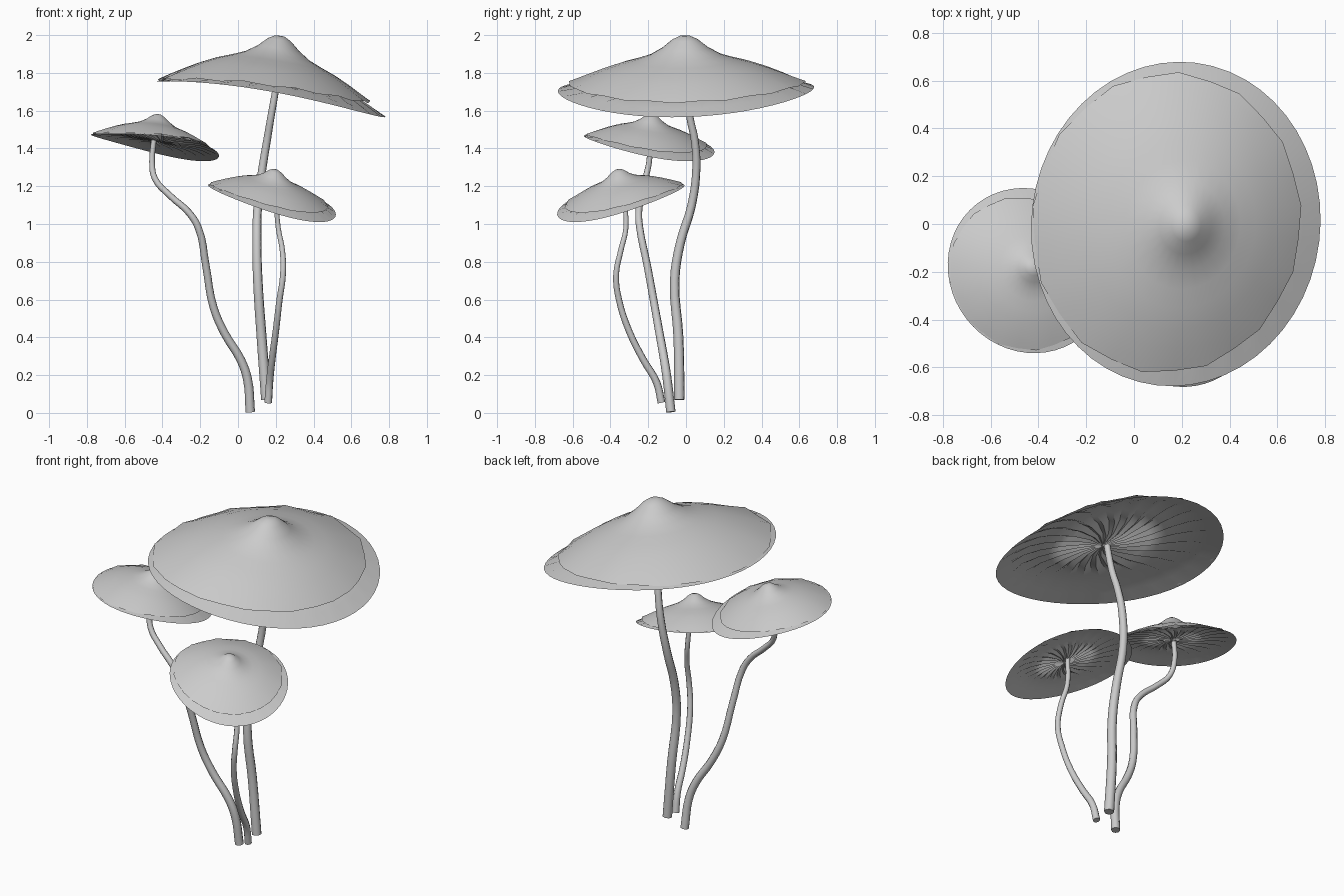
import bpy, bmesh, math
from mathutils import Vector, Matrix

if "Cube" in bpy.data.objects:
    bpy.data.objects.remove(bpy.data.objects["Cube"])

grey = bpy.data.materials.new("pale grey")
grey.use_nodes = True
grey.diffuse_color = (0.6, 0.6, 0.6, 1)
grey.node_tree.nodes["Principled BSDF"].inputs["Base Color"].default_value = (0.6, 0.6, 0.6, 1)

SIDES = 26

# (share of radius, height) profiles of the cap skin and its gilled underside
SKIN = [(0.04, 0.343), (0.1, 0.323), (0.18, 0.278), (0.28, 0.236), (0.4, 0.205),
        (0.52, 0.177), (0.66, 0.135), (0.8, 0.085), (0.91, 0.042), (1, 0.003)]
GILLS = [(0.04, 0.07), (0.2, 0.076), (0.4, 0.082), (0.6, 0.08),
         (0.75, 0.065), (0.87, 0.035), (1, 0.0)]


def smooth(obj, angle=50):
    bpy.ops.object.select_all(action='DESELECT')
    obj.select_set(True)
    bpy.context.view_layer.objects.active = obj
    bpy.ops.object.shade_smooth_by_angle(angle=math.radians(angle))


def height_at(profile, t):
    for (t0, h0), (t1, h1) in zip(profile, profile[1:]):
        if t <= t1:
            return h0 + (h1 - h0) * max(t - t0, 0) / (t1 - t0)
    return profile[-1][1]


def shell(bm, profile, count, place, flip):
    """Round shell of rings around a centre point."""
    rings = [[bm.verts.new(place(t, i * math.tau / count, i)) for i in range(count)]
             for t, _ in profile]
    centre = bm.verts.new(place(0, 0, 0))
    for i in range(count):
        j = (i + 1) % count
        faces = [(centre, rings[0][i], rings[0][j])]
        faces += [(a[i], b[i], b[j], a[j]) for a, b in zip(rings, rings[1:])]
        for f in faces:
            bm.faces.new(f[::-1] if flip else f)


def make_cap(name, centre, size, rx, ry, turn, slope):
    bm = bmesh.new()

    def bend(t, a, h):
        x = rx * t * math.cos(a) + 0.05 * (1 - t)
        y = ry * t * math.sin(a)
        return Vector((x, y, h - slope * x + 0.055 * (t * math.sin(a)) ** 2))

    # skin stops short of the rim on the low side, with a jagged edge
    def skin(t, a, i):
        jag = 0.008 if i % 2 else -0.008
        reach = 0.92 - 0.07 * math.cos(a) + jag
        s = t * (1 - (1 - reach) * t ** 4)
        return bend(s, a, height_at(SKIN, s) + jag * t ** 6)

    # underside swirls outwards in folds that die away at the rim
    def gill(t, a, i):
        fold = (0.011 if i % 2 else -0.011) * min(1, 3 * t, 4 * (1 - t))
        swirl = a + 0.5 * (1 - t) ** 2
        return bend(t, swirl, height_at(GILLS, t) + fold)

    shell(bm, SKIN, SIDES, skin, False)
    shell(bm, GILLS, SIDES * 2, gill, True)
    mesh = bpy.data.meshes.new(name)
    bm.transform(Matrix.Translation(centre) @ Matrix.Rotation(math.radians(turn), 4, 'Z')
                 @ Matrix.Scale(size, 4))
    bm.to_mesh(mesh)
    bm.free()
    obj = bpy.data.objects.new(name, mesh)
    bpy.context.collection.objects.link(obj)
    mesh.materials.append(grey)
    smooth(obj)


def make_stem(name, points, base, tip):
    curve = bpy.data.curves.new(name, 'CURVE')
    curve.dimensions = '3D'
    curve.bevel_depth = 1
    curve.bevel_resolution = 2
    curve.resolution_u = 4
    curve.use_fill_caps = True
    spline = curve.splines.new('BEZIER')
    spline.bezier_points.add(len(points) - 1)
    for k, (bp, p) in enumerate(zip(spline.bezier_points, points)):
        bp.co = p
        bp.handle_left_type = bp.handle_right_type = 'AUTO'
        bp.radius = base + (tip - base) * k / (len(points) - 1)
    obj = bpy.data.objects.new(name, curve)
    bpy.context.collection.objects.link(obj)
    curve.materials.append(grey)
    bpy.ops.object.select_all(action='DESELECT')
    obj.select_set(True)
    bpy.context.view_layer.objects.active = obj
    bpy.ops.object.convert(target='MESH')
    smooth(bpy.context.view_layer.objects.active)


# caps: centre of rim, size, two radii, direction of the low side, steepness
make_cap("large_cap", (0.175, 0, 1.66), 1.0, 0.605, 0.68, -7, 0.157)
make_cap("left_cap", (-0.44, -0.195, 1.405), 0.525, 0.63, 0.675, 38, 0.22)
make_cap("front_cap", (0.18, -0.345, 1.115), 0.525, 0.665, 0.62, -44, 0.3)

# stems from the ground up
make_stem("large_stem", [
    (0.15, -0.035, 0.07), (0.125, -0.04, 0.4), (0.105, -0.06, 0.7), (0.1, -0.03, 0.9),
    (0.105, 0.03, 1.1), (0.13, 0.055, 1.3), (0.155, 0.045, 1.45), (0.175, 0.02, 1.57),
    (0.205, 0.01, 1.74)], 0.028, 0.018)
make_stem("left_stem", [
    (0.065, -0.08, 0.005), (0.05, -0.1, 0.18), (0.015, -0.115, 0.28), (-0.07, -0.14, 0.42),
    (-0.13, -0.165, 0.56), (-0.17, -0.205, 0.78), (-0.21, -0.245, 0.98), (-0.26, -0.25, 1.06),
    (-0.36, -0.235, 1.15), (-0.44, -0.215, 1.24), (-0.455, -0.195, 1.33),
    (-0.445, -0.19, 1.45)], 0.025, 0.014)
make_stem("front_stem", [
    (0.16, -0.13, 0.055), (0.167, -0.155, 0.16), (0.18, -0.225, 0.28), (0.2, -0.3, 0.43),
    (0.22, -0.355, 0.6), (0.238, -0.37, 0.73), (0.235, -0.345, 0.86), (0.213, -0.318, 0.98),
    (0.2, -0.33, 1.155)], 0.021, 0.013)
